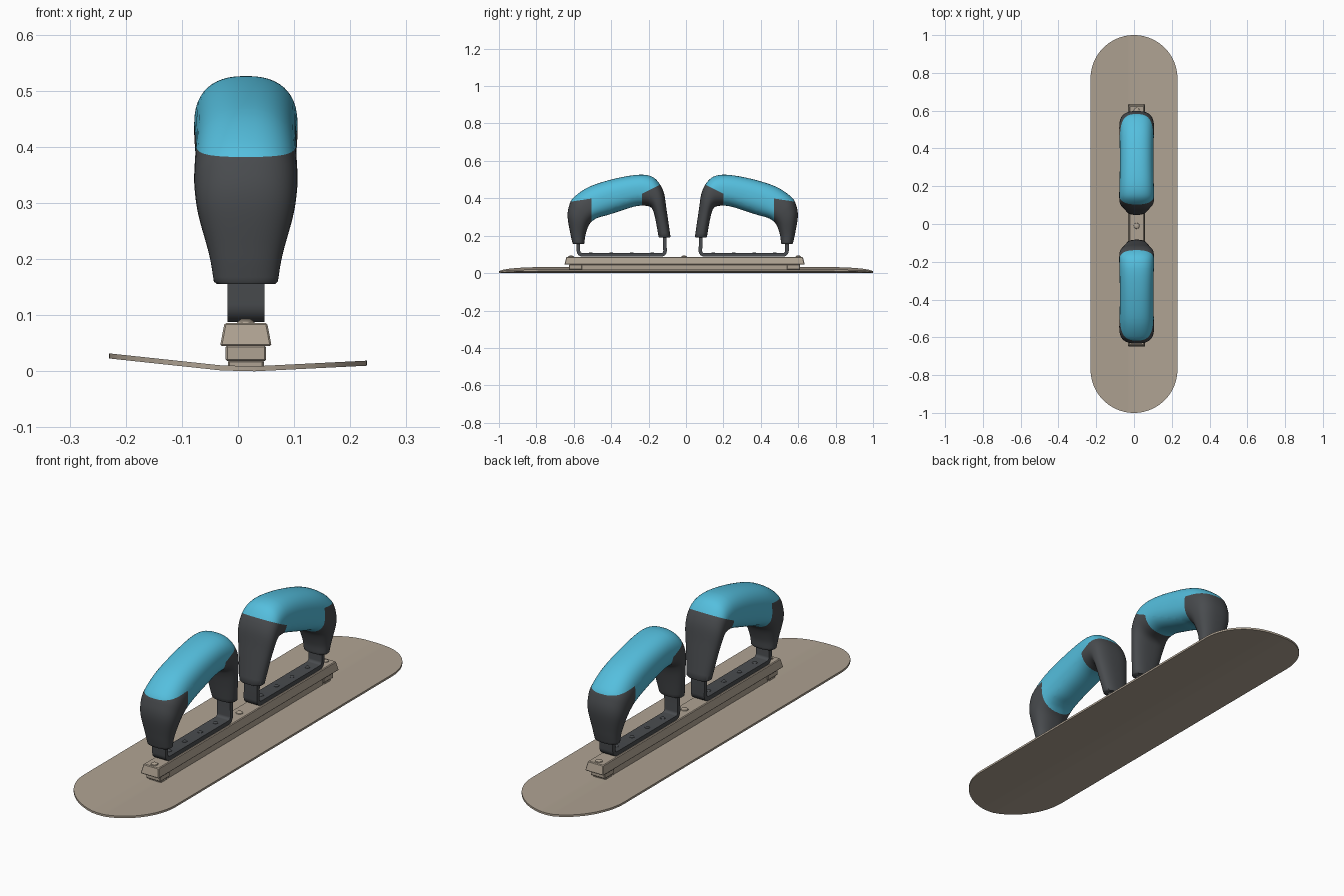
import bpy, bmesh, math
from mathutils import Vector

if "Cube" in bpy.data.objects:
    bpy.data.objects.remove(bpy.data.objects["Cube"])

CX = 0.014          # handles and rail sit slightly off the blade centre


def material(name, rgb):
    m = bpy.data.materials.new(name)
    m.diffuse_color = (*rgb, 1)
    m.use_nodes = True
    m.node_tree.nodes["Principled BSDF"].inputs["Base Color"].default_value = m.diffuse_color
    return m


BEIGE = material("warm_beige_metal", (0.43, 0.365, 0.29))
BLUE = material("sky_blue_grip", (0.09, 0.52, 0.73))
DARK = material("charcoal_rubber", (0.066, 0.071, 0.077))


def finish(bm, name, mats, angle=35):
    """Fix normals, smooth gentle edges, keep hard ones sharp."""
    bmesh.ops.recalc_face_normals(bm, faces=bm.faces)
    for f in bm.faces:
        f.smooth = True
    for e in bm.edges:
        e.smooth = len(e.link_faces) == 2 and e.calc_face_angle(0) < math.radians(angle)
    me = bpy.data.meshes.new(name)
    bm.to_mesh(me)
    bm.free()
    for m in mats:
        me.materials.append(m)
    ob = bpy.data.objects.new(name, me)
    bpy.context.collection.objects.link(ob)
    return ob


def loft(bm, rings):
    """Skin closed rings of points and cap both ends."""
    vs = [[bm.verts.new(p) for p in r] for r in rings]
    n = len(vs[0])
    for a, b in zip(vs, vs[1:]):
        for i in range(n):
            bm.faces.new((a[i], a[(i + 1) % n], b[(i + 1) % n], b[i]))
    bm.faces.new(vs[0])
    bm.faces.new(vs[-1][::-1])


def block(name, hw0, hw1, y0, y1, z0, z1, inset=0.0, bevel=0.003):
    """Box tapering from half width hw0 at the bottom to hw1 at the top."""
    bm = bmesh.new()
    rings = []
    for hw, z, d in ((hw0, z0, 0), (hw1, z1, inset)):
        rings.append([(CX - hw, y0 + d, z), (CX + hw, y0 + d, z),
                      (CX + hw, y1 - d, z), (CX - hw, y1 - d, z)])
    loft(bm, rings)
    bmesh.ops.bevel(bm, geom=bm.edges[:], offset=bevel, segments=1, affect='EDGES')
    return finish(bm, name, [BEIGE], 25)


def rivet(name, y, z, r, h, mat):
    bm = bmesh.new()
    rings = []
    for k, t in ((1, 0), (0.9, 0.55), (0.5, 1)):
        rings.append([(CX + r * k * math.cos(a * math.pi / 8),
                       y + r * k * math.sin(a * math.pi / 8), z + h * t) for a in range(16)])
    loft(bm, rings)
    finish(bm, name, [mat])


# Blade: long plate with round ends, bent to a shallow V
def blade_z(x):
    pts = [(-0.231, 0.023), (-0.03, 0.0015), (0.03, 0.0), (0.231, 0.010)]
    for (xa, za), (xb, zb) in zip(pts, pts[1:]):
        if x <= xb:
            return za + (zb - za) * (x - xa) / (xb - xa)
    return pts[-1][1]


R = 0.23
xs = sorted([-R * math.cos(math.pi * i / 40) for i in range(41)] + [-0.03, 0.03])
bm = bmesh.new()
rings = []
for x in xs:
    y, z = 0.77 + math.sqrt(max(R * R - x * x, 0)), blade_z(x)
    rings.append([(x, -y, z), (x, y, z), (x, y, z + 0.009), (x, -y, z + 0.009)])
loft(bm, rings)
finish(bm, "blade", [BEIGE])

# Mounting rail with narrower spine, feet and rivets
block("rail", 0.046, 0.038, -0.65, 0.635, 0.045, 0.086, 0.01)
block("rail_spine", 0.03, 0.03, -0.56, 0.545, 0.006, 0.046)
for i, (y0, y1) in enumerate(((-0.625, -0.555), (0.54, 0.61))):
    block(f"rail_foot_{i}", 0.036, 0.036, y0, y1, 0.018, 0.046)
    block(f"foot_pad_{i}", 0.032, 0.032, y0 + 0.012, y1 - 0.012, 0.006, 0.02)
for i, y in enumerate((-0.615, -0.01, 0.6)):
    rivet(f"rail_rivet_{i}", y, 0.085, 0.016, 0.008, BEIGE)

# Handle sections: outer y, z, inner y, z, half width
SECTIONS = [
    (-0.607, 0.160, -0.543, 0.160, 0.057),
    (-0.618, 0.210, -0.538, 0.202, 0.065),
    (-0.633, 0.300, -0.520, 0.255, 0.084),
    (-0.625, 0.360, -0.495, 0.283, 0.091),
    (-0.600, 0.405, -0.465, 0.298, 0.092),
    (-0.520, 0.460, -0.420, 0.310, 0.090),
    (-0.400, 0.500, -0.355, 0.331, 0.089),
    (-0.275, 0.524, -0.270, 0.357, 0.090),
    (-0.200, 0.522, -0.215, 0.360, 0.092),
    (-0.155, 0.495, -0.186, 0.350, 0.092),
    (-0.120, 0.435, -0.172, 0.322, 0.088),
    (-0.104, 0.340, -0.160, 0.270, 0.075),
    (-0.083, 0.195, -0.147, 0.195, 0.057),
]


def spline(pts, steps):
    """Catmull-Rom through tuples of any length."""
    P = [Vector(p) for p in pts]
    P = [2 * P[0] - P[1]] + P + [2 * P[-1] - P[-2]]
    out = []
    for i in range(1, len(P) - 2):
        a, b, c, d = P[i - 1:i + 3]
        for s in range(steps):
            t = s / steps
            out.append(0.5 * (2 * b + (c - a) * t + (2 * a - 5 * b + 4 * c - d) * t * t
                              + (3 * b - a - 3 * c + d) * t ** 3))
    return out + [P[-2]]


def section_ring(s, k=1.0, dz=0.0):
    o, i = Vector((0, s[0], s[1])), Vector((0, s[2], s[3]))
    mid, half = (o + i) / 2, (o - i) / 2
    ring = []
    for j in range(48):
        a = 2 * math.pi * j / 48
        c, n = math.cos(a), math.sin(a)
        c = math.copysign(abs(c) ** 0.83, c) * k
        n = math.copysign(abs(n) ** 0.83, n) * k
        ring.append(mid + half * n + Vector((CX + s[4] * c, 0, dz)))
    return ring


def handle(name, place):
    secs = spline(SECTIONS, 6)
    rings = [section_ring(secs[0], 0.92, -0.004)] + [section_ring(s) for s in secs]
    rings.append(section_ring(secs[-1], 0.92, -0.004))
    bm = bmesh.new()
    loft(bm, rings)
    # cut clean colour borders
    slant = Vector((0, -0.5, 1)).normalized()
    corner = Vector((0, -0.235, 0.425))
    cuts = [((0, 0, 0.395), Vector((0, -0.15, 1)).normalized()), ((0, -0.505, 0), Vector((0, 1, 0))),
            (corner, Vector((0, 1, 0))), (corner, slant)]
    cuts[0] = (Vector((0, -0.55, 0.392)), cuts[0][1])
    for co, no in cuts:
        bmesh.ops.bisect_plane(bm, geom=bm.verts[:] + bm.edges[:] + bm.faces[:],
                               dist=1e-5, plane_co=co, plane_no=no)
    for f in bm.faces:
        c = f.calc_center_median()
        front = c.y < -0.505 and (c - cuts[0][0]).dot(cuts[0][1]) < 0
        back = c.y > corner.y and (c - corner).dot(slant) < 0
        f.material_index = 1 if front or back else 0
    for v in bm.verts:
        v.co.y = place(v.co.y)
    finish(bm, name, [BLUE, DARK], 45)


def bracket(name, place):
    """Flat bar bent to a U, standing on the rail."""
    ya, yb, z, r, t, hw = -0.575, -0.112, 0.097, 0.022, 0.0095, 0.033
    path = [(ya, 0.22)]
    for cy, a0 in ((ya + r, 180), (yb - r, 270)):
        path += [(cy + r * math.cos(math.radians(a0 + 15 * i)),
                  z + r + r * math.sin(math.radians(a0 + 15 * i))) for i in range(7)]
    path.append((yb - 0.004, 0.26))
    rings = []
    for i, (y, pz) in enumerate(path):
        p, q = path[max(i - 1, 0)], path[min(i + 1, len(path) - 1)]
        d = Vector((q[0] - p[0], q[1] - p[1])).normalized()
        ny, nz = -d.y * t, d.x * t
        rings.append([(CX - hw, place(y + ny), pz + nz), (CX + hw, place(y + ny), pz + nz),
                      (CX + hw, place(y - ny), pz - nz), (CX - hw, place(y - ny), pz - nz)])
    bm = bmesh.new()
    loft(bm, rings)
    finish(bm, name, [DARK])
    for i, y in enumerate((-0.51, -0.4, -0.29, -0.18)):
        rivet(f"{name}_bolt_{i}", place(y), 0.104, 0.012, 0.007, DARK)


# Two mirrored handles on their brackets
for tag, place in (("front", lambda y: y), ("rear", lambda y: -y - 0.035)):
    handle(f"{tag}_handle", place)
    bracket(f"{tag}_bracket", place)
